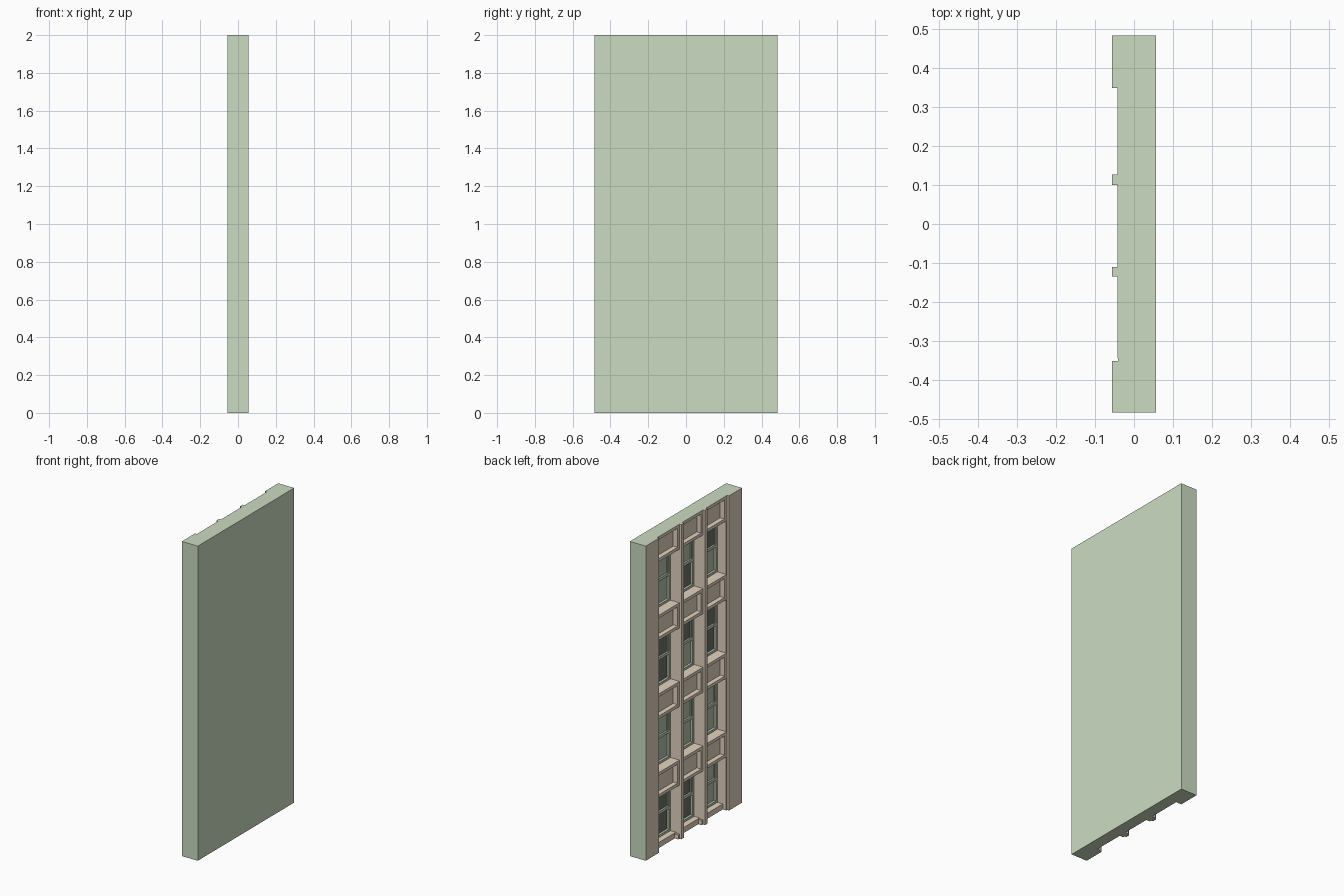
import bpy, bmesh

if "Cube" in bpy.data.objects:
    bpy.data.objects.remove(bpy.data.objects["Cube"])

def material(name, rgb):
    m = bpy.data.materials.new(name)
    m.diffuse_color = (*rgb, 1)
    m.use_nodes = True
    m.node_tree.nodes["Principled BSDF"].inputs["Base Color"].default_value = m.diffuse_color
    return m

GREEN = material("sage_green_wall", (0.60, 0.71, 0.535))
STONE = material("tan_stone", (0.77, 0.655, 0.52))
FRAME = material("sage_frame", (0.50, 0.59, 0.46))
DARK = material("dark_glass", (0.15, 0.165, 0.135))
PALE = material("pale_glass", (0.45, 0.53, 0.41))

X, Y, Z = 0.056, 0.484, 2.0

def finish(name, bm, mats):
    me = bpy.data.meshes.new(name)
    bm.to_mesh(me)
    bm.free()
    for m in mats:
        me.materials.append(m)
    ob = bpy.data.objects.new(name, me)
    bpy.context.collection.objects.link(ob)
    return ob

def add_box(bm, x0, x1, y0, y1, z0, z1):
    vs = bmesh.ops.create_cube(bm, size=1)["verts"]
    for v in vs:
        v.co = (x1 if v.co.x > 0 else x0, y1 if v.co.y > 0 else y0, z1 if v.co.z > 0 else z0)
    return list({f for v in vs for f in v.link_faces})

def paint_outer(bm):
    # faces on the outer ends, top, bottom and rear are green, the rest stone
    for f in bm.faces:
        c = f.calc_center_median()
        n = f.normal
        outer = ((abs(n.y) > 0.9 and abs(c.y) > Y - 0.001) or n.x > 0.9
                 or (abs(n.z) > 0.9 and (c.z > Z - 0.001 or c.z < 0.001)))
        f.material_index = 1 if outer else 0

def stone_box(name, *dims):
    bm = bmesh.new()
    add_box(bm, *dims)
    bm.normal_update()
    paint_outer(bm)
    return finish(name, bm, [STONE, GREEN])

BACK = 0.04     # plane of the window backing
FACE = -0.043   # spandrel face

# main slab behind the windows
bm = bmesh.new()
add_box(bm, BACK, X, -Y, Y, 0, Z)
finish("wall_slab", bm, [GREEN])

# corner piers and slim mullions with a wider foot
stone_box("left_pier", -X, BACK, 0.35, Y, 0, Z)
stone_box("right_pier", -X, BACK, -Y, -0.352, 0, Z)
stone_box("right_pier_step", -0.041, BACK, -0.352, -0.344, 0, Z)
for i, (a, b) in enumerate([(0.10, 0.127), (-0.135, -0.11)]):
    stone_box(f"mullion_{i}", -X, BACK, a, b, 0, Z)
    stone_box(f"mullion_foot_{i}", FACE, BACK, a - 0.012, b + 0.012, 0, 0.03)

def spandrel(name, y0, y1, z0, z1):
    # block with a sunk panel in its face
    bm = bmesh.new()
    faces = add_box(bm, FACE, BACK, y0, y1, z0, z1)
    bm.normal_update()
    front = min(faces, key=lambda f: f.calc_center_median().x)
    bmesh.ops.inset_region(bm, faces=[front], thickness=0.028)
    new = bmesh.ops.extrude_discrete_faces(bm, faces=[front])["faces"][0]
    for v in new.verts:
        v.co.x += 0.03
    bm.normal_update()
    paint_outer(bm)
    finish(name, bm, [STONE, GREEN])

def window(name, y0, y1, z0, z1, upper, lower):
    zm = (z0 + z1) / 2
    w = 0.014
    bm = bmesh.new()
    # outer frame
    add_box(bm, 0.02, BACK, y0, y0 + w, z0, z1)
    add_box(bm, 0.02, BACK, y1 - w, y1, z0, z1)
    add_box(bm, 0.02, BACK, y0 + w, y1 - w, z1 - w, z1)
    add_box(bm, 0.02, BACK, y0 + w, y1 - w, z0, z0 + w)
    # meeting rail and sash stiles
    add_box(bm, 0.021, BACK, y0 + w, y1 - w, zm - 0.009, zm + 0.009)
    for s0, s1 in ((y0 + w, y0 + w + 0.01), (y1 - w - 0.01, y1 - w)):
        add_box(bm, 0.026, BACK, s0, s1, zm, z1 - w)
    finish(name + "_frame", bm, [FRAME])
    for part, a, b, x, m in (("upper", zm, z1 - w, 0.032, upper), ("lower", z0 + w, zm, 0.035, lower)):
        bm = bmesh.new()
        add_box(bm, x, BACK, y0 + w, y1 - w, a, b)
        finish(f"{name}_{part}_pane", bm, [m])

# three bays by four storeys; rows of pane tints from the ground up
BAYS = [(0.127, 0.35), (-0.11, 0.10), (-0.344, -0.135)]
TINTS = [[(DARK, DARK), (PALE, PALE), (DARK, DARK), (PALE, PALE)],
         [(DARK, DARK), (PALE, PALE), (DARK, PALE), (PALE, DARK)],
         [(PALE, PALE), (PALE, PALE), (DARK, DARK), (DARK, PALE)]]
for b, (y0, y1) in enumerate(BAYS):
    stone_box(f"base_sill_{b}", -0.018, BACK, y0, y1, 0, 0.035)
    for r in range(4):
        zb = 0.5 * r
        spandrel(f"spandrel_{b}_{r}", y0, y1, zb + 0.34, zb + 0.5)
        window(f"window_{b}_{r}", y0, y1, zb + (0.035 if r == 0 else 0), zb + 0.34, *TINTS[b][r])
